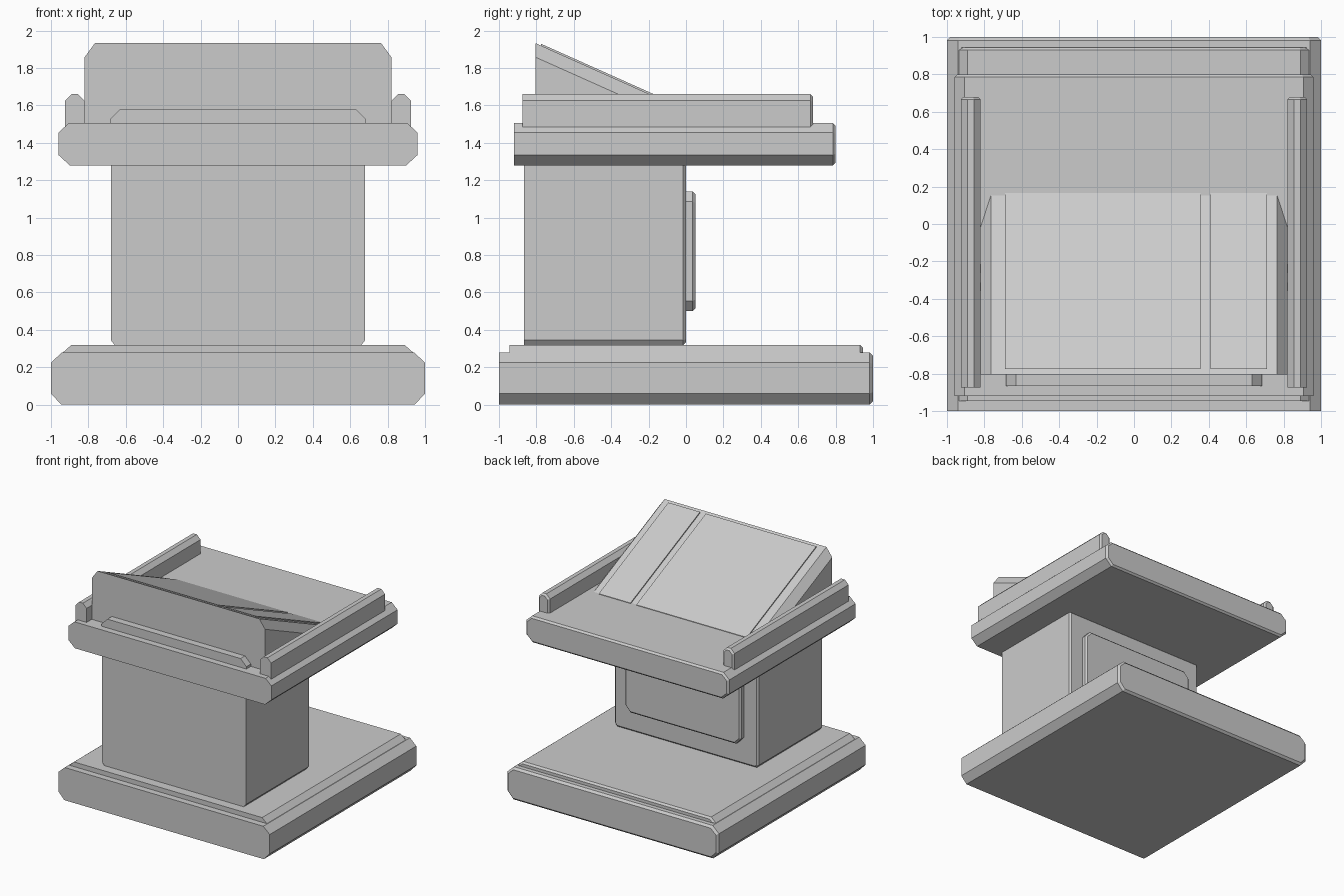
import bpy, bmesh
from mathutils import Vector

if "Cube" in bpy.data.objects:
    bpy.data.objects.remove(bpy.data.objects["Cube"])


def finish(name, bm):
    bmesh.ops.recalc_face_normals(bm, faces=bm.faces)
    me = bpy.data.meshes.new(name)
    bm.to_mesh(me)
    bm.free()
    ob = bpy.data.objects.new(name, me)
    bpy.context.collection.objects.link(ob)
    return ob


def prism(name, pts, y0, y1, chamfer=0.015):
    """Extrude an x-z profile from y0 to y1 and chamfer its back rim."""
    bm = bmesh.new()
    face = bm.faces.new([bm.verts.new((x, y0, z)) for x, z in pts])
    ext = bmesh.ops.extrude_face_region(bm, geom=[face], use_keep_orig=True)
    new = [v for v in ext["geom"] if isinstance(v, bmesh.types.BMVert)]
    bmesh.ops.translate(bm, verts=new, vec=(0, y1 - y0, 0))
    bmesh.ops.recalc_face_normals(bm, faces=bm.faces)
    if chamfer:
        rim = [e for e in bm.edges if all(v.co.y > y1 - 1e-4 for v in e.verts)]
        bmesh.ops.bevel(bm, geom=rim, offset=chamfer, segments=1,
                        profile=0.5, affect='EDGES')
    return finish(name, bm)


def slab(x0, x1, z0, z1, low=(0, 0), high=(0, 0)):
    """Rectangle profile with (dx, dz) cut corners below and above."""
    (a, b), (c, d) = low, high
    pts = [(x0 + a, z0), (x1 - a, z0)]
    pts += [(x1, z0 + b)] if a else []
    pts += [(x1, z1 - d), (x1 - c, z1)] if c else [(x1, z1)]
    pts += [(x0 + c, z1), (x0, z1 - d)] if c else [(x0, z1)]
    pts += [(x0, z0 + b)] if a else []
    return pts


# base plate and its raised step
prism("base", slab(-1, 1, 0, 0.28, (0.055, 0.06), (0.06, 0.055)), -1, 1, 0.018)
prism("base_step", slab(-0.935, 0.935, 0.27, 0.32, (0, 0), (0.045, 0.04)), -0.945, 0.945)

# column and back panel
prism("column", slab(-0.68, 0.68, 0.32, 1.29, (0.02, 0.025)), -0.865, 0)
prism("back_panel", slab(-0.55, 0.55, 0.5, 1.14, (0.05, 0.055), (0.05, 0.055)), -0.02, 0.05)

# desk top, side rails and front lip
prism("desk_top", slab(-0.96, 0.96, 1.28, 1.505, (0.06, 0.055), (0.055, 0.05)), -0.92, 0.8)
for side, x in (("left", -0.873), ("right", 0.873)):
    prism(side + "_rail", slab(x - 0.053, x + 0.053, 1.48, 1.66, (0, 0), (0.035, 0.035)),
          -0.875, 0.68)
prism("front_lip", slab(-0.685, 0.685, 1.49, 1.58, (0, 0), (0.055, 0.055)), -0.865, -0.79, 0)

# sloping console: a block cut by the slope and its two edge chamfers
SLOPE = Vector((0, 1, -0.447))
bm = bmesh.new()
bmesh.ops.create_cube(bm, size=1)
for v in bm.verts:
    v.co = ((v.co.x * 1.64), -0.805 + (v.co.y + 0.5) * 1.1, 1.49 + (v.co.z + 0.5) * 0.6)
cuts = [((0, -0.805, 1.933), Vector((1, 0, 0)))]
for s in (-1, 1):
    cuts.append(((0.82 * s, -0.805, 1.858), Vector((0.055, 0, -0.075 * s))))
for point, across in cuts:
    normal = across.cross(SLOPE).normalized()
    if normal.z < 0:
        normal.negate()
    geom = bm.verts[:] + bm.edges[:] + bm.faces[:]
    bmesh.ops.bisect_plane(bm, geom=geom, plane_co=point, plane_no=normal, clear_outer=True)
    bmesh.ops.holes_fill(bm, edges=[e for e in bm.edges if e.is_boundary], sides=0)
finish("console", bm)

# two thin plates lying on the slope
for name, x0, x1 in (("main_plate", -0.69, 0.355), ("side_plate", 0.41, 0.71)):
    bm = bmesh.new()
    bmesh.ops.create_cube(bm, size=1)
    for v in bm.verts:
        y = -0.775 if v.co.y < 0 else 0.165
        z = 1.933 - 0.447 * (y + 0.805) + (0.01 if v.co.z > 0 else -0.02)
        v.co = (x0 if v.co.x < 0 else x1, y, z)
    finish(name, bm)
